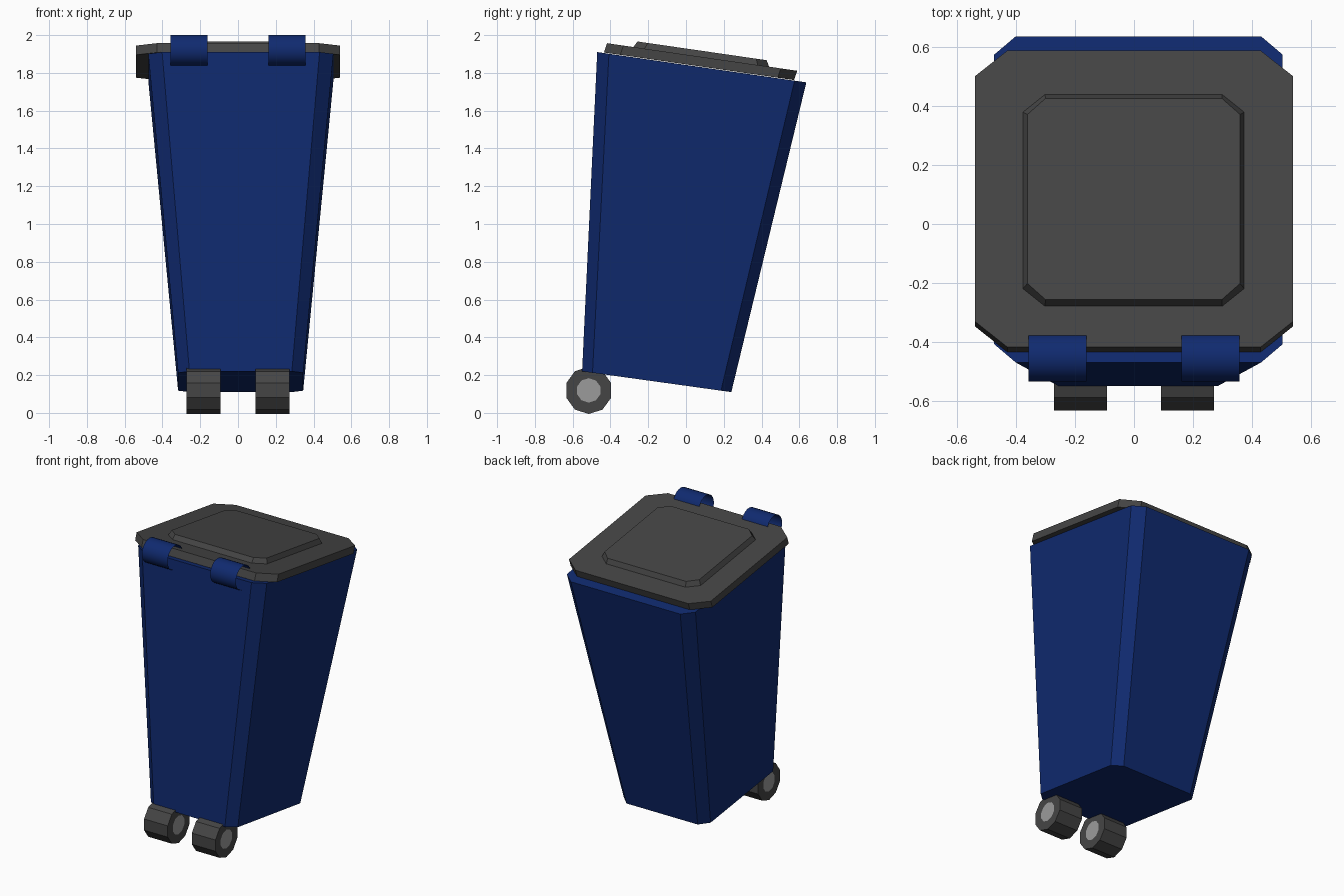
import bpy, bmesh, math
from mathutils import Matrix

if "Cube" in bpy.data.objects:
    bpy.data.objects.remove(bpy.data.objects["Cube"])


def material(name, rgb):
    m = bpy.data.materials.new(name)
    m.diffuse_color = (*rgb, 1)
    m.use_nodes = True
    m.node_tree.nodes["Principled BSDF"].inputs["Base Color"].default_value = m.diffuse_color
    return m


BLUE = material("blue_plastic", (0.005, 0.023, 0.16))
DARK = material("dark_plastic", (0.06, 0.06, 0.06))
HUB = material("hub_grey", (0.33, 0.33, 0.33))


def finish(name, bm, mats):
    bmesh.ops.recalc_face_normals(bm, faces=bm.faces)
    mesh = bpy.data.meshes.new(name)
    bm.to_mesh(mesh)
    bm.free()
    for m in mats:
        mesh.materials.append(m)
    ob = bpy.data.objects.new(name, mesh)
    bpy.context.collection.objects.link(ob)
    return ob


def octagon(x0, x1, y0, y1, cx, cy, height, slope):
    """Rectangle with cut corners lying on the plane z = height + slope * y."""
    pts = [(x0 + cx, y0), (x1 - cx, y0), (x1, y0 + cy), (x1, y1 - cy),
           (x1 - cx, y1), (x0 + cx, y1), (x0, y1 - cy), (x0, y0 + cy)]
    return [(x, y, height + slope * y) for x, y in pts]


def loft(name, bottom, top, mat):
    bm = bmesh.new()
    a = [bm.verts.new(p) for p in bottom]
    b = [bm.verts.new(p) for p in top]
    n = len(a)
    for i in range(n):
        j = (i + 1) % n
        bm.faces.new((a[i], a[j], b[j], b[i]))
    bm.faces.new(a[::-1])
    bm.faces.new(b)
    return finish(name, bm, [mat])


def tube(bm, x0, x1, y, z, r, sides, caps):
    """Cylinder along x with a vertex pointing along y."""
    mat = Matrix.Translation(((x0 + x1) / 2, y, z)) @ Matrix.Rotation(math.pi / 2, 4, 'Y') \
        @ Matrix.Rotation(math.pi / 2, 4, 'Z')
    bmesh.ops.create_cone(bm, cap_ends=caps, segments=sides, radius1=r, radius2=r,
                          depth=x1 - x0, matrix=mat)


S = -0.145  # slope of the rim and lid

# tapered bin body
loft("bin_body",
     octagon(-0.317, 0.345, -0.55, 0.24, 0.06, 0.055, 0.1435, -0.139),
     octagon(-0.475, 0.505, -0.47, 0.637, 0.073, 0.062, 1.842, S), BLUE)

# lid and its raised panel
loft("lid",
     octagon(-0.54, 0.54, -0.435, 0.572, 0.11, 0.087, 1.845, S),
     octagon(-0.54, 0.54, -0.418, 0.589, 0.11, 0.087, 1.8965, S), DARK)
loft("lid_panel",
     octagon(-0.378, 0.375, -0.28, 0.44, 0.075, 0.06, 1.895, S),
     octagon(-0.362, 0.36, -0.257, 0.427, 0.062, 0.055, 1.929, S), DARK)

for side, tag in ((-1, "left"), (1, "right")):
    # open hinge loops
    bm = bmesh.new()
    c = side * 0.26
    tube(bm, c - 0.098, c + 0.098, -0.453, 1.919, 0.082, 24, False)
    hinge = finish("hinge_" + tag, bm, [BLUE])
    for p in hinge.data.polygons:
        p.use_smooth = True

    # ten-sided wheels with lighter hub discs
    bm = bmesh.new()
    c = side * 0.182
    tube(bm, c - 0.09, c + 0.09, -0.515, 0.119, 0.125, 10, True)
    caps = [f for f in bm.faces if len(f.verts) == 10]
    bmesh.ops.inset_individual(bm, faces=caps, thickness=0.06)
    for f in caps:
        f.material_index = 1
    finish("wheel_" + tag, bm, [DARK, HUB])
